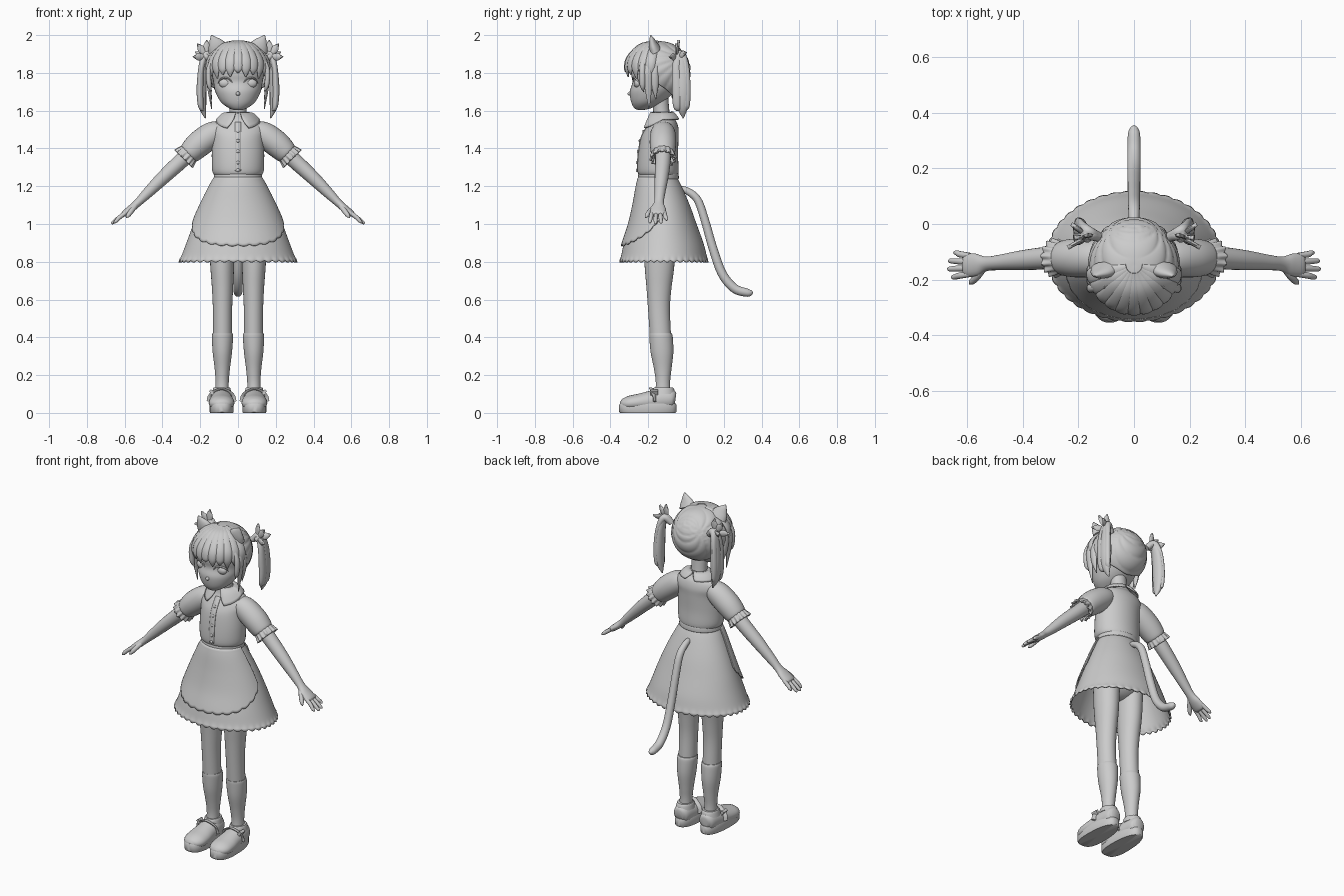
import bpy, bmesh
from math import sin, cos, pi, atan2, radians
from mathutils import Vector, Matrix

HEAD = Vector((0, -0.147, 1.81))


def finish(name, bm, mirror=False, thick=0, sharp=45):
    bmesh.ops.remove_doubles(bm, verts=bm.verts, dist=1e-5)
    bmesh.ops.recalc_face_normals(bm, faces=bm.faces)
    me = bpy.data.meshes.new(name)
    bm.to_mesh(me)
    bm.free()
    me.shade_smooth()
    me.set_sharp_from_angle(angle=radians(sharp))
    ob = bpy.data.objects.new(name, me)
    bpy.context.collection.objects.link(ob)
    if thick:
        m = ob.modifiers.new("thickness", 'SOLIDIFY')
        m.thickness, m.offset = thick, -1
    if mirror:
        m = ob.modifiers.new("mirror", 'MIRROR')
        m.use_mirror_merge = False
    return ob


def smooth_path(keys, steps):
    """Catmull-Rom through keys (x, y, z, ra[, rb])."""
    k = [Vector(p if len(p) == 5 else (*p, p[3])) for p in keys]
    k = [2 * k[0] - k[1]] + k + [2 * k[-1] - k[-2]]
    out = []
    for i in range(1, len(k) - 2):
        a, b, c, d = k[i - 1:i + 3]
        for s in range(steps):
            t = s / steps
            out.append(0.5 * (2 * b + (c - a) * t + (2 * a - 5 * b + 4 * c - d) * t * t
                              + (3 * b - a - 3 * c + d) * t ** 3))
    return out + [k[-2]]


def tube(name, keys, up=(0, 1, 0), n=20, steps=5, flat=False, mod=None, cap=True, **kw):
    """Elliptic sweep; flat keeps the rings horizontal, up=None means away from the head."""
    path = smooth_path(keys, steps)
    pos = [Vector(p[:3]) for p in path]
    bm, rings = bmesh.new(), []
    for i, p in enumerate(pos):
        t = Vector((0, 0, 1)) if flat else (pos[min(i + 1, len(pos) - 1)] - pos[max(i - 1, 0)]).normalized()
        a = t.cross(Vector(up) if up else p - HEAD).normalized()
        b = a.cross(t)
        ring = []
        for j in range(n):
            w = 2 * pi * j / n
            m = mod(w, i / (len(pos) - 1)) if mod else 1
            ring.append(bm.verts.new(p + m * (a * cos(w) * max(path[i][3], .001) + b * sin(w) * max(path[i][4], .001))))
        rings.append(ring)
    for r, s in zip(rings, rings[1:]):
        for j in range(n):
            bm.faces.new((r[j], r[(j + 1) % n], s[(j + 1) % n], s[j]))
    if cap:
        bm.faces.new(rings[0])
        bm.faces.new(rings[-1])
    return finish(name, bm, **kw)


def sheet(name, f, nu, nv, **kw):
    """Parametric surface over u, v in 0..1."""
    bm = bmesh.new()
    g = [[bm.verts.new(f(i / nu, j / nv)) for j in range(nv + 1)] for i in range(nu + 1)]
    for i in range(nu):
        for j in range(nv):
            bm.faces.new((g[i][j], g[i + 1][j], g[i + 1][j + 1], g[i][j + 1]))
    return finish(name, bm, **kw)


def ball(name, c, r, **kw):
    bm = bmesh.new()
    bmesh.ops.create_uvsphere(bm, u_segments=20, v_segments=12, radius=1,
                              matrix=Matrix.Translation(c) @ Matrix.Diagonal((*r, 1)))
    return finish(name, bm, **kw)


# --- head, face and neck
tube("head", [(0, -.24, 1.603, .015, .012), (0, -.23, 1.612, .045, .042), (0, -.205, 1.645, .09, .085),
              (0, -.18, 1.70, .12, .117), (0, -.165, 1.75, .13, .119), (0, -.16, 1.80, .137, .13),
              (0, -.15, 1.88, .13, .13), (0, -.15, 1.95, .05, .05)], flat=True, n=40)
tube("neck", [(0, -.125, 1.52, .055, .05), (0, -.13, 1.59, .046, .043), (0, -.14, 1.68, .048, .045)], flat=True)
ball("eye", (.066, -.255, 1.745), (.035, .021, .026), mirror=True)
tube("upper_eyelid", [(.028, -.280, 1.745, .002), (.045, -.280, 1.767, .004), (.07, -.275, 1.774, .005),
                      (.093, -.26, 1.765, .005), (.106, -.245, 1.745, .002)], n=8, mirror=True)
ball("nose", (0, -.297, 1.69), (.011, .012, .011))
tube("mouth", [(-.02, -.281, 1.655, .001), (0, -.288, 1.655, .005), (.02, -.281, 1.655, .001)], up=(0, 0, 1), n=8)


# --- hair cap, grooved as if combed towards the bunches
def hair(az, el, k=1.0):
    return HEAD + k * Vector((.16 * sin(az) * cos(el), -.167 * cos(az) * cos(el), .158 * sin(el)))


def cap_point(u, v):
    az = 2 * pi * (u - .5)
    back = (1 - cos(az)) / 2
    el = pi / 2 - v * radians(62 + 92 * back ** .8)
    p = hair(az, el)
    groove = abs(sin(9 * atan2(p.z - 1.88, -.02 - p.y)))
    return hair(az, el, 1.0 + .035 * groove ** .6 * min(1, 3 * v))


sheet("hair_cap", cap_point, 128, 56, thick=.012, sharp=60)

# --- fringe strands fanning from the crown
for i in range(-5, 6):
    az = radians(15 * i)
    low = -4 - (i % 2) * 6 - abs(i) * 1.6
    keys = [(*hair(az, radians(e), k), w, t) for e, k, w, t in
            ((80, .99, .012, .008), (55, 1.01, .026, .013), (25, 1.03, .031, .014),
             (5, 1.03, .025, .011), (low, 1.0, .003, .003))]
    tube("fringe_strand", keys, up=None, n=10)
# locks in front of the ears
for dy, zl, w in ((0, 1.61, .022), (.035, 1.66, .02), (-.03, 1.70, .016)):
    tube("side_lock", [(.10, -.19 + dy, 1.92, .012, .01), (.152, -.20 + dy, 1.83, w, .014),
                       (.153, -.20 + dy, 1.74, w, .013), (.14, -.195 + dy, zl, .002)],
         up=(1, 0, 0), n=10, mirror=True)

# --- bunches made of several strands, with leaf bows
for dx, dy, zl, s in ((0, 0, 1.56, 1), (.008, -.028, 1.60, .7), (.006, .018, 1.63, .62)):
    tube("bunch", [(.13, -.045, 1.87, .018), (.168, -.03 + dy * .3, 1.90, .02),
                   (.186 + dx, -.022 + dy, 1.83, .022 * s, .034 * s), (.193 + dx, -.018 + dy, 1.71, .026 * s, .04 * s),
                   (.188 + dx, -.018 + dy, 1.62, .02 * s, .03 * s), (.172 + dx, -.015 + dy * .5, zl, .003)],
         up=(0, 1, 0), n=14, mirror=True)
for tip in ((.238, -.085, 1.885), (.215, -.05, 1.955), (.165, -.04, 1.975), (.225, 0, 1.91)):
    a, b = Vector((.165, -.045, 1.885)), Vector(tip)
    keys = [(*a.lerp(b, f), w, .008) for f, w in ((0, .008), (.35, .016), (.65, .019), (1, .002))]
    tube("bow_leaf", keys, up=(.2, 1, 0), n=8, mirror=True)
ball("bow_knot", (.168, -.045, 1.885), (.018, .022, .02), mirror=True)

# --- cat ears
tube("cat_ear", [(.105, -.165, 1.925, .055, .03), (.118, -.175, 1.953, .042, .022),
                 (.132, -.182, 1.98, .02, .012), (.141, -.187, 2.0, .002)], n=16, mirror=True)

# --- blouse
torso = [(0, -.145, 1.25, .118, .098), (0, -.148, 1.28, .136, .109), (0, -.148, 1.36, .139, .106),
         (0, -.14, 1.45, .138, .10), (0, -.128, 1.50, .145, .089), (0, -.12, 1.54, .125, .07),
         (0, -.125, 1.565, .08, .056), (0, -.13, 1.59, .053, .048)]
tube("blouse", torso, flat=True, n=40)
for z in (1.49, 1.44, 1.385, 1.325, 1.285):
    p = min(smooth_path(torso, 20), key=lambda q: abs(q[2] - z))
    ball("button", (0, p[1] - p[4] - .002, z), (.009, .006, .009))
sheet("placket", lambda u, v: (lambda p: Vector(((u - .5) * .034, p[1] - p[4] - .003, p[2])))(
    smooth_path(torso[1:6], 6)[round(v * 24)]), 2, 24, thick=.006)
tube("waistband", [(0, -.146, 1.237, .124, .104), (0, -.146, 1.242, .128, .108),
                   (0, -.146, 1.265, .126, .106), (0, -.146, 1.27, .12, .10)], flat=True, n=40)


# collar: two rounded halves meeting at the front
def collar_point(u, v):
    az = radians(4) + u * radians(174)
    w = v * min(1, .3 + 5 * u) * min(1, .3 + 8 * (1 - u))
    f = max(0, cos(az))
    x = sin(az) * (.053 + .062 * w) + .012 * v * (1 - u) ** 6
    y = -.13 - cos(az) * (.05 + (.056 if f else .05) * w)
    z = 1.592 - w * (.037 + .05 * f ** .7) + .012 * sin(pi * v)
    return Vector((x, y, z))


sheet("collar", collar_point, 36, 8, thick=.008, mirror=True)

# --- sleeves with frilled cuffs, arms
tube("sleeve", [(.07, -.122, 1.505, .04, .05), (.13, -.122, 1.478, .066, .066), (.20, -.122, 1.428, .07, .07),
                (.25, -.122, 1.382, .062, .064), (.265, -.122, 1.368, .052, .054)], n=28, mirror=True)
tube("cuff_frill", [(.252, -.122, 1.38, .054, .055), (.268, -.122, 1.365, .059, .061),
                    (.288, -.122, 1.345, .064, .067)], n=96, cap=False, thick=.008, mirror=True,
     mod=lambda a, s: 1 + .09 * s * sin(14 * a))
tube("arm", [(.20, -.122, 1.43, .042), (.30, -.122, 1.335, .041), (.40, -.13, 1.242, .036), (.48, -.138, 1.163, .028),
             (.53, -.143, 1.113, .021, .026), (.565, -.147, 1.082, .02, .04), (.60, -.148, 1.055, .017, .042),
             (.612, -.148, 1.046, .009, .034)], mirror=True)
for i, (x, z) in enumerate(((.657, 1.005), (.67, 1.0), (.667, 1.003), (.648, 1.018))):
    y = -.18 + i * .022
    e = y + (i - 1.5) * .007
    tube("finger", [(.59, y, 1.062, .011), (.625, (y + e) / 2, 1.037, .0115), (x - .012, e, z + .011, .0095),
                    (x - .003, e, z + .003, .006), (x, e, z, .001)], n=10, mirror=True)
tube("thumb", [(.545, -.165, 1.094, .013), (.565, -.19, 1.068, .0135), (.582, -.207, 1.045, .011),
               (.592, -.215, 1.032, .002)], n=10, mirror=True)

# --- skirt with scalloped hem
skirt = [(0, -.147, 1.25, .118, .098), (0, -.14, 1.2, .146, .117), (0, -.127, 1.1, .194, .147),
         (0, -.12, 1.0, .236, .176), (0, -.118, .9, .273, .21), (0, -.117, .835, .298, .226),
         (0, -.117, .808, .312, .234)]
ob = tube("skirt", skirt, flat=True, n=240, cap=False, thick=.008,
          mod=lambda a, s: 1 + max(0, s - .83) / .17 * .018 * (abs(sin(20 * a)) - .4))
for v in ob.data.vertices:
    if v.co.z < .812:
        v.co.z -= .011 * abs(sin(20 * atan2((v.co.y + .117) / .234, v.co.x / .312)))


# --- apron following the skirt front
levels = smooth_path(skirt, 8)


def apron_point(u, v):
    s = 2 * u - 1
    low = .892 + .15 * abs(s) ** 2.6 - .009 * abs(sin(pi * 14 * u)) * v
    z = 1.25 + (low - 1.25) * v
    i = next(k for k in range(1, len(levels)) if levels[k][2] <= z)
    p = levels[i - 1].lerp(levels[i], (levels[i - 1][2] - z) / (levels[i - 1][2] - levels[i][2]))
    az = s * radians(86)
    d = .009 + .004 * v
    return Vector((sin(az) * (p[3] + d), p[1] - cos(az) * (p[4] + d), z))


sheet("apron", apron_point, 140, 24, thick=.007)

# --- hips, legs and socks
ball("hips", (0, -.135, 1.0), (.15, .105, .12))
tube("leg", [(.085, -.138, 1.0, .07, .085), (.084, -.14, .8, .064, .08), (.082, -.143, .66, .056, .066),
             (.082, -.143, .55, .051, .058), (.082, -.135, .40, .05, .056)], flat=True, n=28, mirror=True)
tube("sock", [(.082, -.135, .422, .053, .059), (.082, -.132, .40, .056, .062), (.083, -.127, .32, .051, .06),
              (.083, -.123, .23, .04, .046), (.084, -.122, .16, .035, .038), (.085, -.122, .08, .037, .042)],
     flat=True, n=28, mirror=True)

# --- shoes: sole, upper, rim, strap, buckle
def sole_point(u, v):
    w = 2 * pi * u
    c, s = cos(w), sin(w)
    y = -.202 - .152 * abs(c) ** .8 * (1 if c > 0 else -1)
    x = (.063 + .008 * c) * abs(s) ** .75 * (1 if s > 0 else -1)
    k, z = ((0, 0), (.96, 0), (1, .006), (1, .042), (.97, .05), (0, .05))[round(v * 5)]
    return Vector((.087 + x * k, -.202 + (y + .202) * k, z))


sheet("shoe_sole", sole_point, 48, 5, mirror=True)
tube("shoe_upper", [(.087, -.056, .07, .026, .032), (.087, -.075, .072, .047, .052), (.087, -.13, .07, .057, .062),
                    (.087, -.19, .062, .062, .054), (.087, -.25, .055, .068, .046), (.087, -.30, .05, .065, .04),
                    (.087, -.332, .047, .047, .028), (.087, -.348, .045, .02, .012)], up=(0, 0, 1), n=28, mirror=True)
tube("shoe_rim", [(.087, -.12, .10, .052, .064), (.086, -.119, .125, .047, .056), (.086, -.119, .135, .043, .05)],
     flat=True, n=28, mirror=True)
tube("shoe_strap", [(.022, -.165, .06, .016, .006), (.035, -.17, .10, .016, .006), (.087, -.182, .128, .016, .006),
                    (.139, -.17, .10, .016, .006), (.152, -.165, .06, .016, .006)], up=(0, .35, 1), n=12, mirror=True)
bm = bmesh.new()
bmesh.ops.create_cube(bm, size=1, matrix=Matrix.Translation((.139, -.168, .108)) @ Matrix.Rotation(.6, 4, 'Y')
                      @ Matrix.Diagonal((.016, .04, .03, 1)))
finish("shoe_buckle", bm, mirror=True)

# --- tail
tube("tail", [(0, -.04, 1.185, .015), (0, 0, 1.178, .018), (0, .06, 1.13, .021), (0, .10, 1.02, .022),
              (0, .14, .88, .023), (0, .19, .74, .024), (0, .255, .66, .024), (0, .32, .637, .022),
              (0, .345, .636, .014), (0, .355, .636, .002)], up=(1, 0, 0))
